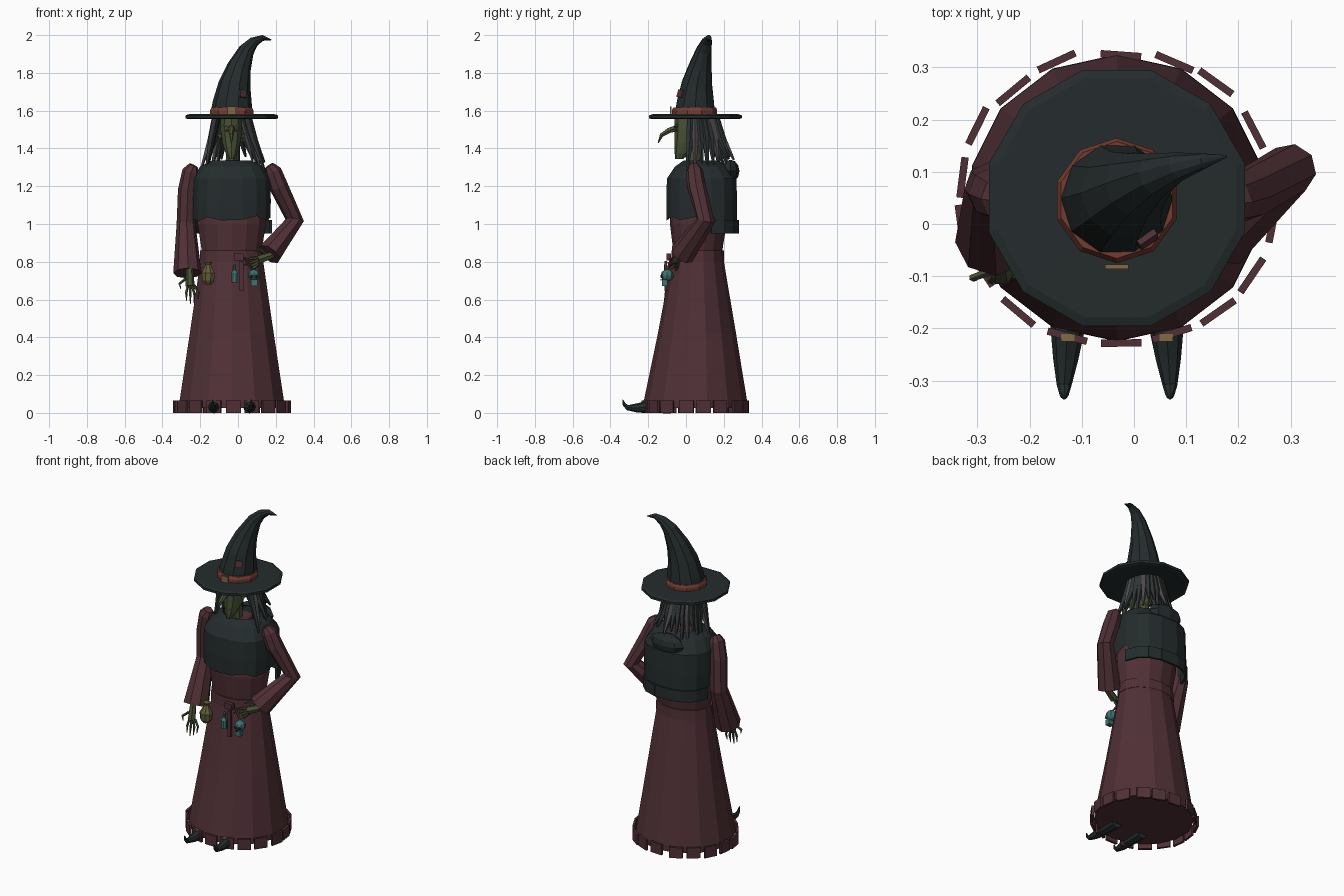
import bpy, bmesh, random
from math import sin, cos, pi, radians
from mathutils import Vector, Matrix

random.seed(4)
CX, CY = -0.033, 0.05


def material(name, r, g, b):
    m = bpy.data.materials.new(name)
    m.diffuse_color = (r, g, b, 1)
    return m


ROBE = material("robe_maroon", .08, .03, .037)
BLACK = material("black_cloth", .018, .025, .026)
SKIN = material("green_skin", .065, .085, .035)
RUST = material("rust_band", .17, .045, .03)
BRASS = material("brass", .22, .14, .06)
HAIR = material("dark_hair", .03, .036, .036)
GREY = material("grey_hair", .075, .07, .075)
TEAL = material("teal", .05, .17, .17)
OLIVE = material("olive", .12, .11, .04)


def finish(name, bm, mat):
    bmesh.ops.recalc_face_normals(bm, faces=bm.faces)
    me = bpy.data.meshes.new(name)
    bm.to_mesh(me)
    bm.free()
    me.materials.append(mat)
    ob = bpy.data.objects.new(name, me)
    bpy.context.collection.objects.link(ob)
    return ob


def skin(name, rings, mat, caps=True):
    """Bridge successive rings of points."""
    bm = bmesh.new()
    vs = [[bm.verts.new(p) for p in r] for r in rings]
    n = len(vs[0])
    for a, b in zip(vs, vs[1:]):
        for i in range(n):
            bm.faces.new((a[i], a[(i + 1) % n], b[(i + 1) % n], b[i]))
    if caps:
        bm.faces.new(vs[0])
        bm.faces.new(vs[-1])
    return finish(name, bm, mat)


def oval(cx, cy, z, rx, ry, n, p=1.0):
    pts = []
    for i in range(n):
        a = 2 * pi * (i + .5) / n
        c, s = cos(a), sin(a)
        pts.append(Vector((cx + rx * abs(c) ** p * (1 if c > 0 else -1),
                           cy + ry * abs(s) ** p * (1 if s > 0 else -1), z)))
    return pts


def loft(name, secs, n, mat, caps=True, p=1.0):
    """Stacked horizontal sections: (cx, cy, z, rx, ry)."""
    return skin(name, [oval(*s, n, p) for s in secs], mat, caps)


def tube(name, pts, radii, n, mat, caps=True):
    """Tapering tube along a path."""
    pts = [Vector(p) for p in pts]
    side, rings = None, []
    for i, p in enumerate(pts):
        d = (pts[min(i + 1, len(pts) - 1)] - pts[max(i - 1, 0)]).normalized()
        ref = side or (Vector((1, 0, 0)) if abs(d.x) < .8 else Vector((0, 1, 0)))
        side = (ref - d * ref.dot(d)).normalized()
        up = d.cross(side)
        rings.append([p + radii[i] * (cos(2 * pi * k / n) * side + sin(2 * pi * k / n) * up)
                      for k in range(n)])
    return skin(name, rings, mat, caps)


def box(name, loc, size, mat, rot=(0, 0, 0)):
    bm = bmesh.new()
    bmesh.ops.create_cube(bm, size=1, matrix=Matrix.Diagonal((*size, 1)))
    ob = finish(name, bm, mat)
    ob.location, ob.rotation_euler = loc, rot
    return ob


def ball(name, loc, size, mat, u=8, v=6):
    bm = bmesh.new()
    bmesh.ops.create_uvsphere(bm, u_segments=u, v_segments=v, radius=1,
                              matrix=Matrix.Translation(loc) @ Matrix.Diagonal((*size, 1)))
    return finish(name, bm, mat)


# robe: skirt, hem flaps, waist belt, bodice, collar
loft("skirt", [(CX, CY, .025, .285, .275), (CX, CY, .06, .284, .274),
               (CX, .058, .42, .228, .207), (CX, .062, .84, .165, .132)], 14, ROBE)
N = 18
for i in range(N):
    a = 2 * pi * (i + .5) / N + random.uniform(-.04, .04)
    k = random.uniform(.97, 1.01)
    box("hem_flap", (CX + .307 * k * cos(a), CY + .281 * k * sin(a), .033),
        (.014, .078, .066), ROBE, (0, 0, a + random.uniform(-.08, .08)))
loft("waist_belt", [(CX, .062, .80, .174, .14), (CX, .062, .86, .172, .138)], 14, ROBE)
loft("bodice", [(CX, .062, .84, .16, .127), (CX, .065, 1.0, .185, .15),
                (CX, .075, 1.25, .18, .15)], 14, ROBE)
loft("collar", [(CX, .07, 1.25, .10, .09), (CX, .06, 1.325, .075, .075)], 10, ROBE)

# shawl with ragged lower edge, longer at the back
rings = [oval(CX, .08, 1.335, .11, .095, 16), oval(CX, .08, 1.305, .17, .14, 16, .85),
         oval(CX, .083, 1.24, .207, .187, 16, .8), oval(CX, .083, 1.12, .21, .19, 16, .8)]
edge = oval(CX, .083, 1.03, .207, .188, 16, .8)
for p in edge:
    p.z = .955 if p.y > .15 else 1.03 + random.uniform(-.025, .025)
skin("shawl", rings + [edge], BLACK, False)
band = [p for p in edge if p.y > .12]
for a, b in zip(band, band[1:]):
    m, d = (a + b) / 2, b - a
    ang = Vector((d.x, d.y)).angle_signed(Vector((1, 0)))
    box("shawl_back_band", (m.x, m.y + .003, .985), (Vector((d.x, d.y)).length + .01, .014, .07),
        BLACK, (0, 0, ang))
hood = ball("rolled_hood", (CX, .235, 1.28), (.115, .048, .06), BLACK, 8, 6)

# sleeves and hands
tube("right_sleeve", [(-.235, .045, 1.31), (-.25, .05, 1.28), (-.268, .06, 1.18),
                      (-.275, .07, 1.0), (-.268, -.03, .74)], [.025, .045, .05, .05, .075], 8, ROBE)
tube("left_sleeve", [(.165, .04, 1.31), (.185, .045, 1.28), (.215, .055, 1.2),
                     (.30, .105, 1.02), (.165, -.02, .84)], [.025, .045, .05, .05, .068], 8, ROBE)


def hand(name, wrist, direction, across):
    w, d, a = Vector(wrist), Vector(direction).normalized(), Vector(across).normalized()
    tube(name + "_palm", [w - d * .05, w, w + d * .05], [.018, .022, .024], 6, SKIN)
    for i in range(5):
        t = (i - 2) * .011
        s = w + d * (.045 if i else .01) + a * t
        ln = (.055, .085, .1, .095, .08)[i]
        out = a * t * (1.0 if i else 1.6)
        tube(name + "_finger", [s, s + d * ln * .5 + out, s + d * ln + out * .8],
             [.008, .007, .002], 5, SKIN)


hand("right_hand", (-.255, -.085, .72), (.02, -.2, -1), (1, .2, 0))
hand("left_hand", (.15, -.035, .825), (-1, -.35, -.35), (0, .3, -1))

# neck, head and face
loft("neck", [(-.035, .04, 1.25, .035, .04), (-.035, .035, 1.42, .03, .04)], 8, SKIN)
loft("head", [(-.035, -.035, 1.345, .016, .022), (-.035, -.02, 1.375, .032, .04),
              (-.035, .01, 1.43, .05, .07), (-.035, .03, 1.5, .06, .09),
              (-.035, .035, 1.57, .06, .095)], 10, SKIN)
tube("hooked_nose", [(-.035, -.04, 1.51), (-.035, -.09, 1.495), (-.035, -.13, 1.47),
                     (-.035, -.147, 1.43)], [.02, .016, .012, .003], 6, SKIN)
box("mouth", (-.035, -.052, 1.405), (.035, .008, .006), ROBE)
for s in (-1, 1):
    ball("eye", (-.035 + s * .026, -.047, 1.495), (.011, .008, .007), RUST, 6, 4)
    box("brow", (-.035 + s * .026, -.053, 1.517), (.034, .014, .009), SKIN, (0, -s * .35, 0))
    tube("ear", [(-.035 + s * .05, .02, 1.46), (-.035 + s * .075, .035, 1.48)],
         [.016, .002], 4, SKIN)

# hair strands hanging from under the hat
for i in range(19):
    a = radians(-14 + 208 * i / 18)
    c, s = cos(a), sin(a)
    r = .15 + random.uniform(-.01, .025)
    z = random.uniform(1.27, 1.36)
    tube("hair_strand", [(-.035 + .085 * c, .05 + .105 * s, 1.57),
                         (-.03 + .115 * c, .055 + .14 * s, 1.45),
                         (-.025 + r * c, .055 + (r + .025) * s, z)],
         [.021, .019, .006], 5, GREY if i % 4 == 1 else HAIR)

# pointed hat
loft("hat_brim", [(CX, CY, 1.583, .1, .1), (CX, CY, 1.581, .237, .237), (CX, CY, 1.575, .254, .254),
                  (CX, CY, 1.56, .254, .254), (CX, CY, 1.555, .238, .238),
                  (CX, CY, 1.562, .1, .1)], 12, BLACK)
loft("hat_band", [(CX, .045, 1.578, .12, .12), (CX, .045, 1.602, .12, .12),
                  (CX, .046, 1.618, .112, .112)], 10, RUST)
tube("hat_cone", [(-.035, .047, 1.57), (-.03, .05, 1.64), (-.018, .058, 1.74), (.006, .075, 1.83),
                  (.045, .095, 1.92), (.085, .11, 1.965), (.13, .12, 1.985), (.178, .13, 1.975)],
     [.113, .104, .085, .064, .042, .028, .016, .002], 10, BLACK)
box("hat_buckle", (CX, -.082, 1.6), (.045, .008, .042), BRASS)
box("hat_patch", (.026, -.03, 1.69), (.04, .012, .04), ROBE, (-.25, .1, .6))

# curled shoes with buckles
for x, s in ((-.127, -1), (.062, 1)):
    tube("curled_shoe", [(x, -.08, .033), (x, -.2, .033), (x + s * .004, -.26, .026),
                         (x + s * .007, -.31, .028), (x + s * .007, -.327, .045),
                         (x + s * .007, -.335, .07)],
         [.036, .033, .024, .014, .009, .002], 8, BLACK)
    box("shoe_buckle", (x, -.218, .064), (.026, .014, .008), BRASS)

# belt trinkets
loft("gourd", [(-.158, -.09, .68, .018, .018), (-.158, -.09, .70, .034, .032),
               (-.158, -.09, .74, .038, .035), (-.158, -.085, .77, .022, .02),
               (-.158, -.08, .785, .016, .016), (-.158, -.08, .80, .024, .022)], 8, OLIVE)
loft("flask", [(-.018, -.112, .69, .019, .016), (-.018, -.112, .74, .019, .016),
               (-.018, -.11, .755, .008, .008), (-.018, -.108, .785, .009, .009)], 8, TEAL)
box("dagger_sheath", (.018, -.108, .725), (.02, .014, .16), ROBE)
box("belt_loop", (.005, -.092, .825), (.05, .025, .035), ROBE)
tube("skull_strap", [(.035, -.08, .82), (.085, -.095, .75)], [.006, .006], 4, ROBE)
ball("skull", (.085, -.1, .728), (.031, .034, .032), TEAL)
box("skull_jaw", (.085, -.113, .688), (.034, .03, .034), TEAL)
for s in (-1, 1):
    ball("skull_eye", (.085 + s * .013, -.129, .722), (.009, .006, .009), BLACK, 6, 4)
box("skull_nose", (.085, -.132, .705), (.007, .006, .01), BLACK)
